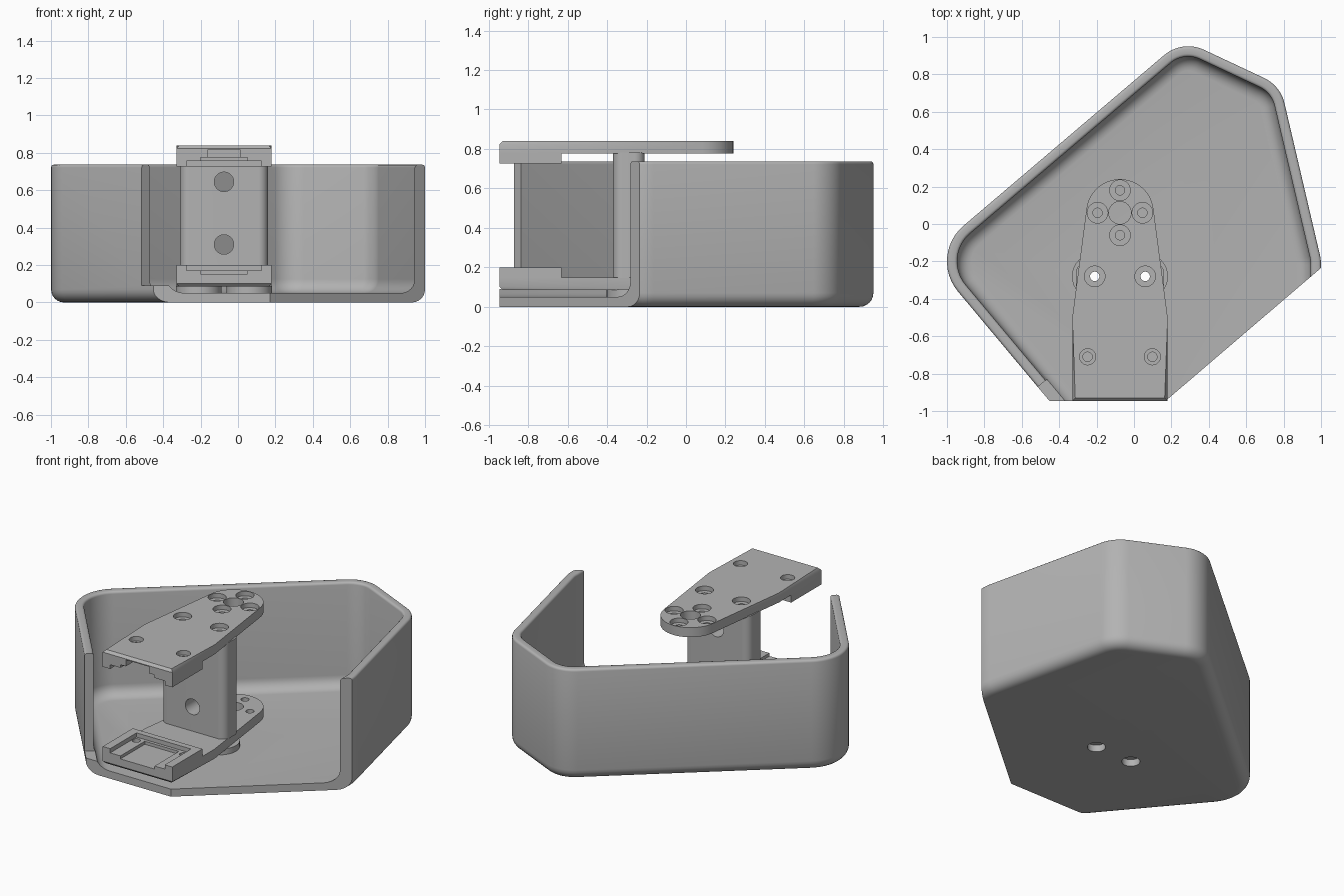
import bpy, bmesh
from math import sin, cos, pi, atan2, acos, hypot, radians
from mathutils import Matrix, Vector

cube = bpy.data.objects.get("Cube")
if cube:
    bpy.data.objects.remove(cube)

grey = bpy.data.materials.new("plain grey")
grey.use_nodes = True
grey.diffuse_color = (0.45, 0.45, 0.45, 1)
grey.node_tree.nodes["Principled BSDF"].inputs["Base Color"].default_value = (0.45, 0.45, 0.45, 1)


def hull(circles, steps=12):
    """Stations (centre, radius, normal) round circles listed anticlockwise."""
    n = len(circles)
    ang = []
    for i in range(n):
        (x1, y1, r1), (x2, y2, r2) = circles[i], circles[(i + 1) % n]
        dx, dy = x2 - x1, y2 - y1
        ang.append(atan2(dy, dx) - acos((r1 - r2) / hypot(dx, dy)))
    out = []
    for i, (x, y, r) in enumerate(circles):
        a0 = ang[i - 1]
        sweep = (ang[i] - a0) % (2 * pi)
        k = steps if r > 0 else 0
        for s in range(k + 1):
            a = a0 + sweep * s / max(k, 1)
            out.append((Vector((x, y)), r, Vector((cos(a), sin(a)))))
    return out


def make(name, bm):
    bmesh.ops.recalc_face_normals(bm, faces=bm.faces)
    me = bpy.data.meshes.new(name)
    bm.to_mesh(me)
    bm.free()
    me.materials.append(grey)
    ob = bpy.data.objects.new(name, me)
    bpy.context.collection.objects.link(ob)
    return ob


def loft(name, stations, profile, chamfer=0):
    """Sweep (inset, z) profile round the stations and close both ends."""
    bm = bmesh.new()
    rings = []
    for d, z in profile:
        pts = [c + n * (r - d) for c, r, n in stations]
        rings.append([bm.verts.new((p.x, p.y, z)) for p in pts])
    count = len(stations)
    for a, b in zip(rings, rings[1:]):
        for i in range(count):
            j = (i + 1) % count
            bm.faces.new((a[i], a[j], b[j], b[i]))
    bm.faces.new(rings[0])
    top = bm.faces.new(rings[-1])
    if chamfer:
        bmesh.ops.bevel(bm, geom=list(top.edges), offset=chamfer, segments=1, affect='EDGES')
    return make(name, bm)


def box(name, x0, x1, y0, y1, z0, z1):
    bm = bmesh.new()
    bmesh.ops.create_cube(bm, size=1)
    bmesh.ops.scale(bm, vec=(x1 - x0, y1 - y0, z1 - z0), verts=bm.verts)
    bmesh.ops.translate(bm, vec=((x0 + x1) / 2, (y0 + y1) / 2, (z0 + z1) / 2), verts=bm.verts)
    return make(name, bm)


def rod(name, x, y, r, z0, z1, along_y=False):
    """Upright cylinder, or one along y from z0 to z1 with its centre at height y."""
    bm = bmesh.new()
    bmesh.ops.create_cone(bm, cap_ends=True, segments=32, radius1=r, radius2=r, depth=z1 - z0)
    mid = (z0 + z1) / 2
    if along_y:
        bmesh.ops.rotate(bm, matrix=Matrix.Rotation(pi / 2, 3, 'X'), verts=bm.verts)
    bmesh.ops.translate(bm, vec=(x, mid, y) if along_y else (x, y, mid), verts=bm.verts)
    return make(name, bm)


def combine(ob, other, op='DIFFERENCE'):
    mod = ob.modifiers.new("bool", 'BOOLEAN')
    mod.operation, mod.solver, mod.object = op, 'EXACT', other
    bpy.context.view_layer.objects.active = ob
    bpy.ops.object.modifier_apply(modifier=mod.name)
    bpy.data.objects.remove(other)


def smooth(ob):
    bpy.ops.object.select_all(action='DESELECT')
    ob.select_set(True)
    bpy.context.view_layer.objects.active = ob
    bpy.ops.object.shade_smooth_by_angle(angle=radians(32))


CX = -0.075
screws = [(CX - 0.135, -0.28), (CX + 0.135, -0.28)]

# Tray shell: wall, floor and rounded edges in one profile
R, T, H, F = 0.07, 0.055, 0.737, 0.05
quarter = [i * pi / 12 for i in range(7)]
prof = [(R - R * sin(t), R - R * cos(t)) for t in quarter]
prof += [(0.015 - 0.015 * cos(t), H - 0.015 + 0.015 * sin(t)) for t in quarter[::2]]
prof += [(T - 0.015 + 0.015 * sin(t), H - 0.015 + 0.015 * cos(t)) for t in quarter[::2]]
prof += [(T + 0.075 - 0.075 * cos(t), F + 0.075 - 0.075 * sin(t)) for t in quarter]
outline = hull([(-0.75, -0.2, 0.25), (0.27, -1.42, 0.25), (0.75, -1.7, 0.25),
                (0.75, -0.22, 0.25), (0.61, 0.6, 0.2), (0.29, 0.75, 0.2)])
shell = loft("tray_shell", outline, prof)

# Open front: straight cut, slanted cut, and a step at the left wall end
combine(shell, box("front_cut", -2, 2, -3, -0.945, -1, 2))


def slanted_cut(origin, direction, length, z0):
    c = box("slanted_cut", 0, length, -2, 0, z0, 2)
    c.matrix_world = Matrix.Translation((*origin, 0)) @ Matrix.Rotation(
        atan2(direction[1], direction[0]), 4, 'Z')
    bpy.context.view_layer.update()
    combine(shell, c)


slanted_cut((0.17, -0.945), (0.83, 0.71), 3, -1)
slanted_cut((-0.60, -0.942), (0.77, 0.64), 0.4, 0.09)
for x, y in screws:
    combine(shell, rod("hole", x, y, 0.055, -0.1, 0.1))
smooth(shell)

# Round spacers between floor and lower arm
for side, (x, y) in zip(("right", "left"), screws):
    s = rod(side + "_spacer", x, y, 0.122, 0.045, 0.088)
    combine(s, rod("hole", x, y, 0.025, 0, 0.2))
    smooth(s)

# Column joining the two arms
corner = 0.05
column = loft("column", hull([(CX + sx * 0.185, y, corner) for sx, y in
              ((-1, -0.32), (1, -0.32), (1, -0.26), (-1, -0.26))]), [(0, 0.145), (0, 0.782)])
for x, y in screws:
    combine(column, rod("hole", x, y, 0.025, 0, 1))
for z in (0.31, 0.645):
    combine(column, rod("hole", CX, z, 0.052, -0.6, 0, along_y=True))
smooth(column)

# Arms: tapered plate with a stepped pocket block at the front
TOP, UNDER, BLOCK = 0.84, 0.777, 0.727


def arm(name, lower):
    plate = hull([(CX - 0.255, -0.945, 0), (CX + 0.255, -0.945, 0), (CX + 0.255, -0.5, 0),
                  (CX, 0.06, 0.18), (CX - 0.255, -0.5, 0)], 24)
    ob = loft(name, plate, [(0, UNDER), (0, TOP)], chamfer=0.016)
    combine(ob, box("block", CX - 0.255, CX + 0.255, -0.945, -0.63, BLOCK, UNDER + 0.02), 'UNION')
    # stepped pocket
    for half, back, z in ((0.2, -0.67, 0.755), (0.125, -0.69, 0.775)):
        combine(ob, box("pocket", CX - half, CX + half, -1.1, back, 0.6, z))
    if not lower:
        combine(ob, box("slot", CX - 0.085, CX + 0.085, -1.1, -0.72, 0.6, 0.818))
    # counterbored screw holes
    ring = [(CX, 0.18), (CX, -0.06), (CX - 0.12, 0.06), (CX + 0.12, 0.06)]
    front = [(CX - 0.173, -0.71), (CX + 0.173, -0.71)]
    for places, wide in ((ring + screws, 0.055), (front, 0.043)):
        for x, y in places:
            combine(ob, rod("bore", x, y, wide, TOP - 0.03, 1))
            combine(ob, rod("hole", x, y, 0.025, 0.5, 1))
    combine(ob, rod("centre_hole", CX, 0.06, 0.06, 0.5, 1))
    if lower:
        ob.data.transform(Matrix.Translation((0, 0, TOP + 0.086)) @ Matrix.Diagonal((1, 1, -1, 1)))
        ob.data.flip_normals()
    smooth(ob)


arm("upper_arm", False)
arm("lower_arm", True)
